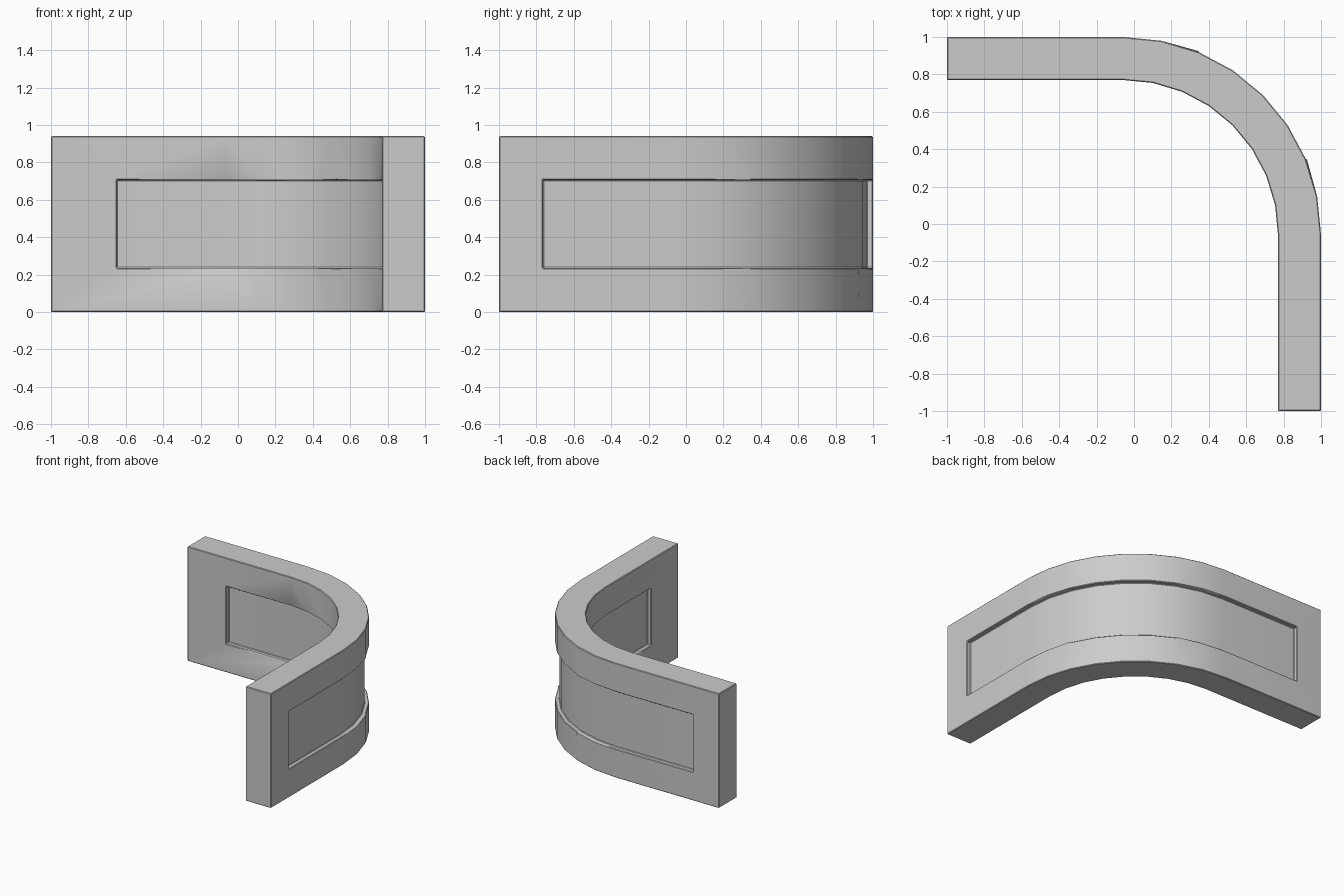
import bpy, bmesh, math

if "Cube" in bpy.data.objects:
    bpy.data.objects.remove(bpy.data.objects["Cube"])

C = -0.06          # arc centre (x and y)
SEGMENTS = 8       # flat segments in the quarter turn


def bent_path(radius, end):
    """Straight run, quarter arc, straight run, mirrored about x = y."""
    pts = [(end, C + radius)]
    for i in range(SEGMENTS + 1):
        a = math.radians(90) * i / SEGMENTS
        pts.append((C + radius * math.sin(a), C + radius * math.cos(a)))
    pts.append((C + radius, end))
    return pts


def bent_slab(name, r_in, r_out, end, z0, z1):
    """Solid rectangular section swept along the bent path."""
    bm = bmesh.new()
    rings = []
    for p, q in zip(bent_path(r_in, end), bent_path(r_out, end)):
        section = [(*p, z0), (*q, z0), (*q, z1), (*p, z1)]
        rings.append([bm.verts.new(v) for v in section])
    for a, b in zip(rings, rings[1:]):
        for i in range(4):
            j = (i + 1) % 4
            bm.faces.new((a[i], a[j], b[j], b[i]))
    bm.faces.new(rings[0])
    bm.faces.new(rings[-1])
    bmesh.ops.recalc_face_normals(bm, faces=bm.faces)
    mesh = bpy.data.meshes.new(name)
    bm.to_mesh(mesh)
    bm.free()
    obj = bpy.data.objects.new(name, mesh)
    bpy.context.collection.objects.link(obj)
    return obj


# Wall body
wall = bent_slab("curved_wall", 0.83, 1.06, -1.0, 0.0, 0.94)

# Recessed panels on the outer and inner faces
cutters = [
    bent_slab("outer_panel_cutter", 1.025, 1.2, -0.765, 0.235, 0.705),
    bent_slab("inner_panel_cutter", 0.7, 0.865, -0.648, 0.235, 0.705),
]
for cutter in cutters:
    cutter.hide_render = True
    mod = wall.modifiers.new(cutter.name, 'BOOLEAN')
    mod.operation = 'DIFFERENCE'
    mod.solver = 'EXACT'
    mod.object = cutter

# Fine chamfer on all hard edges
bevel = wall.modifiers.new("edge_chamfer", 'BEVEL')
bevel.width = 0.005
bevel.segments = 1
bevel.limit_method = 'ANGLE'
bevel.angle_limit = math.radians(40)

# Bake the modifiers, drop the cutters, shade smooth
bpy.ops.object.select_all(action='DESELECT')
wall.select_set(True)
bpy.context.view_layer.objects.active = wall
bpy.ops.object.convert(target='MESH')
for cutter in cutters:
    bpy.data.objects.remove(cutter)
bpy.ops.object.shade_smooth_by_angle(angle=math.radians(30))
